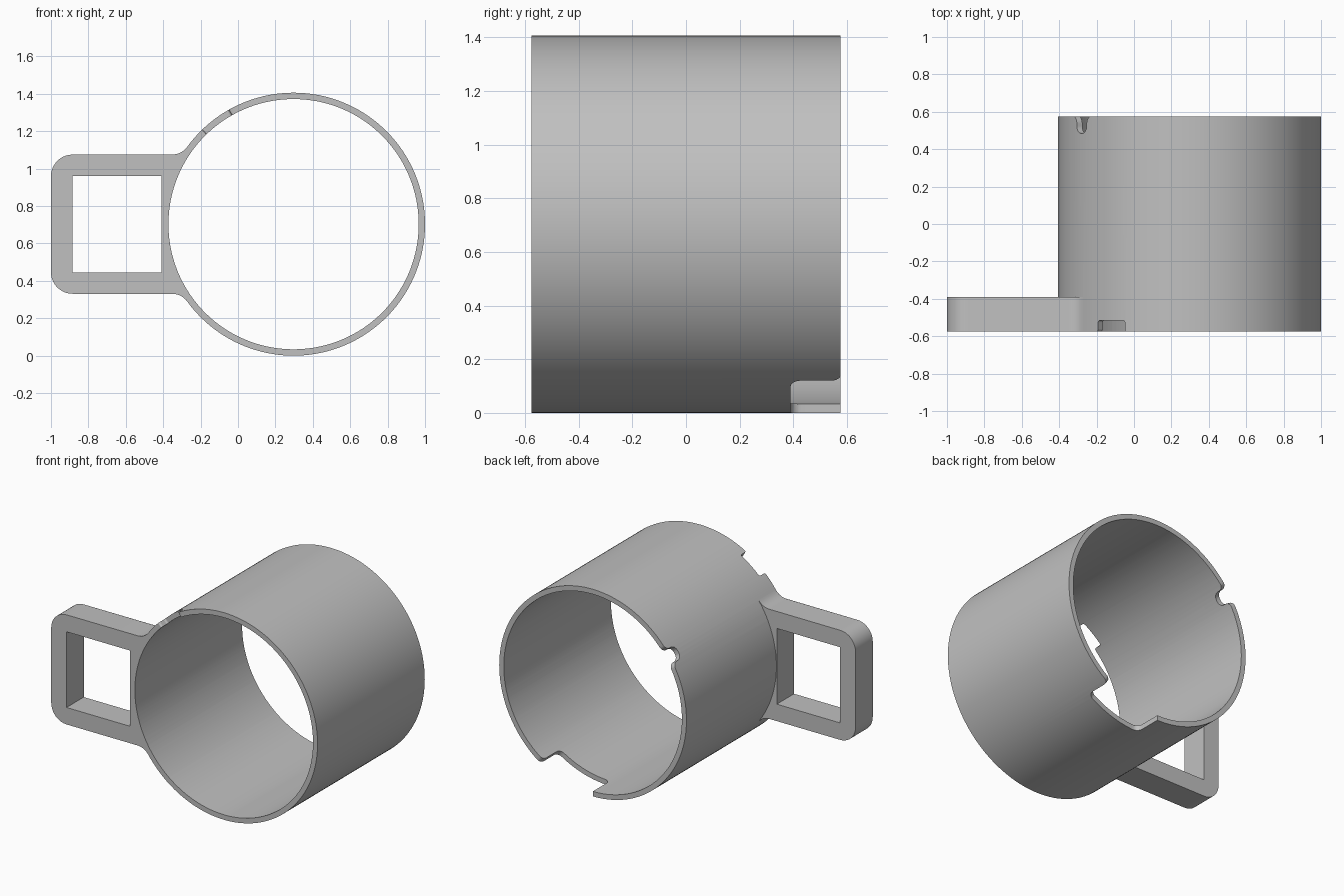
import bpy, bmesh
from math import sin, cos, pi, radians, sqrt, atan2
from mathutils import Vector

if "Cube" in bpy.data.objects:
    bpy.data.objects.remove(bpy.data.objects["Cube"])

CX, CZ = 0.297, 0.703          # ring centre
R, BORE = 0.703, 0.669         # outer and inner radius
HALF = 0.575                   # half length along y
SEGS = 160

grey = bpy.data.materials.new("plain_grey")
grey.use_nodes = True
grey.diffuse_color = (0.53, 0.53, 0.53, 1)
grey.node_tree.nodes["Principled BSDF"].inputs["Base Color"].default_value = (0.53, 0.53, 0.53, 1)


def solid(name, low, high):
    """Closed solid between two matching outlines."""
    bm = bmesh.new()
    a = [bm.verts.new(p) for p in low]
    b = [bm.verts.new(p) for p in high]
    bm.faces.new(a)
    bm.faces.new(b)
    for i in range(len(a)):
        j = (i + 1) % len(a)
        bm.faces.new((a[i], a[j], b[j], b[i]))
    bmesh.ops.triangulate(bm, faces=[f for f in bm.faces if len(f.verts) > 4])
    bmesh.ops.recalc_face_normals(bm, faces=bm.faces)
    mesh = bpy.data.meshes.new(name)
    bm.to_mesh(mesh)
    bm.free()
    mesh.materials.append(grey)
    obj = bpy.data.objects.new(name, mesh)
    bpy.context.collection.objects.link(obj)
    return obj


def prism(name, outline, y0, y1):
    """Extrude an (x, z) outline along y."""
    return solid(name, [(x, y0, z) for x, z in outline], [(x, y1, z) for x, z in outline])


def circle(r):
    return [(CX + r * cos(2 * pi * i / SEGS), CZ + r * sin(2 * pi * i / SEGS)) for i in range(SEGS)]


def rounded(corners, steps=8):
    """Outline from (x, y, radius) right-angled corners."""
    out = []
    for i, (x, y, r) in enumerate(corners):
        p = Vector((x, y))
        if r == 0:
            out.append((x, y))
            continue
        u = (Vector(corners[i - 1][:2]) - p).normalized()
        v = (Vector(corners[(i + 1) % len(corners)][:2]) - p).normalized()
        for k in range(steps + 1):
            t = pi / 2 * k / steps
            q = p + (u + v) * r - (u * sin(t) + v * cos(t)) * r
            out.append((q.x, q.y))
    return out


def notch(name, start, end, depth, side, flare_start, flare_end, inner):
    """Cutter through the wall at one rim, between two angles in degrees."""
    s, e = radians(start) * R, radians(end) * R
    rim, top, floor = HALF + 0.001, HALF + 0.1, HALF - depth
    shape = rounded([(s - 0.1, top, 0), (s - 0.1, rim, 0), (s, rim, flare_start),
                     (s, floor, inner), (e, floor, inner), (e, rim, flare_end),
                     (e + 0.1, rim, 0), (e + 0.1, top, 0)])

    def wrap(r):
        return [(CX + r * cos(a / R), side * y, CZ + r * sin(a / R)) for a, y in shape]
    return solid(name, wrap(0.5), wrap(0.9))


def combine(target, tool, operation):
    mod = target.modifiers.new(operation.lower(), "BOOLEAN")
    mod.operation, mod.solver, mod.object = operation, "EXACT", tool
    bpy.ops.object.select_all(action="DESELECT")
    bpy.context.view_layer.objects.active = target
    target.select_set(True)
    bpy.ops.object.modifier_apply(modifier=mod.name)
    bpy.data.objects.remove(tool)


# Outer body
cup = prism("ring_with_handle", circle(R), -HALF, HALF)

# Handle plate, with rounded outer corners and fillets into the ring
half_h, fillet, corner = 0.372, 0.1, 0.115
fx = -sqrt((R + fillet) ** 2 - (half_h + fillet) ** 2)
fz = half_h + fillet
turn = atan2(-fz, -fx)
upper = []
for k in range(9):
    t = turn + (-pi / 2 - turn) * k / 8
    upper.append((CX + fx + fillet * cos(t), fz + fillet * sin(t)))
for k in range(11):
    t = pi / 2 + pi / 2 * k / 10
    upper.append((-1 + corner + corner * cos(t), half_h - corner + corner * sin(t)))
outline = [(CX, CZ)] + [(x, CZ + z) for x, z in upper] + [(x, CZ - z) for x, z in reversed(upper)]
combine(cup, prism("handle", outline, -HALF, -0.39), "UNION")

# Bore and handle window
combine(cup, prism("bore", circle(BORE), -1, 1), "DIFFERENCE")
window = [(-0.885, CZ - 0.257), (-0.409, CZ - 0.257), (-0.409, CZ + 0.257), (-0.885, CZ + 0.257)]
combine(cup, prism("handle_window", window, -0.8, 0), "DIFFERENCE")

# Rim notches: two at the back, one at the front
for args in (("lower_back_notch", -90, -56, 0.185, 1, 0, 0.035, 0.04),
             ("upper_back_notch", 141.5, 149, 0.09, 1, 0.04, 0.04, 0.04),
             ("front_notch", 119.5, 134, 0.06, -1, 0.012, 0.015, 0.012)):
    combine(cup, notch(*args), "DIFFERENCE")

bpy.ops.object.shade_smooth_by_angle(angle=radians(30))
